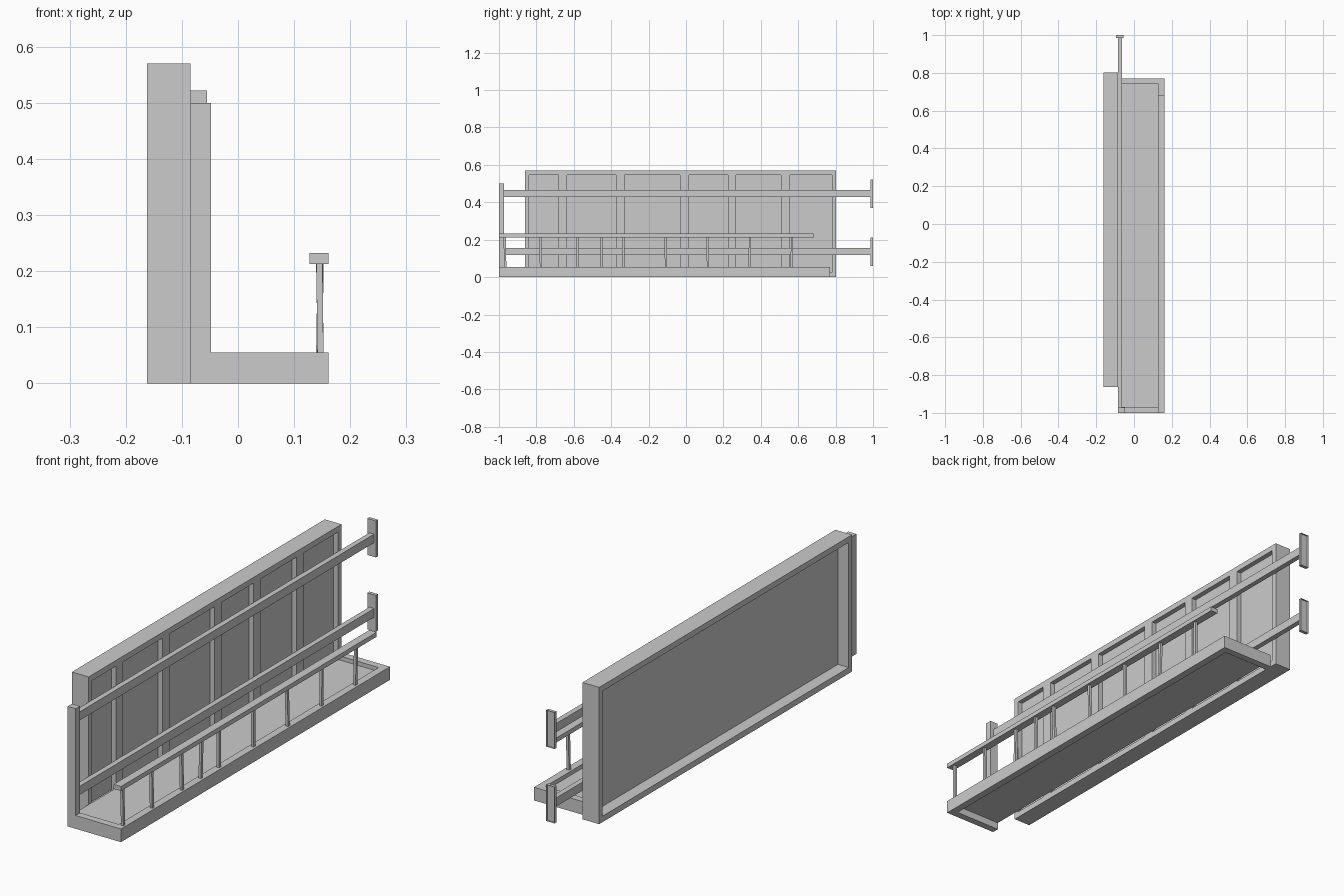
import bpy, bmesh, random

if "Cube" in bpy.data.objects:
    bpy.data.objects.remove(bpy.data.objects["Cube"])
random.seed(4)


def box(bm, x, y, z, lean=(0, 0)):
    """Add a box from min/max pairs; lean shifts its top in x and y."""
    def corner(i, j, k):
        return bm.verts.new((x[i] + lean[0] * k, y[j] + lean[1] * k, z[k]))
    v = [corner(i, j, k) for k in (0, 1) for j in (0, 1) for i in (0, 1)]
    faces = [bm.faces.new([v[n] for n in f]) for f in
             ((0, 2, 3, 1), (4, 5, 7, 6), (0, 1, 5, 4),
              (2, 6, 7, 3), (0, 4, 6, 2), (1, 3, 7, 5))]
    return faces


def finish(name, bm):
    mesh = bpy.data.meshes.new(name)
    bm.normal_update()
    bm.to_mesh(mesh)
    bm.free()
    ob = bpy.data.objects.new(name, mesh)
    bpy.context.collection.objects.link(ob)
    return ob


def part(name, *boxes):
    bm = bmesh.new()
    for b in boxes:
        box(bm, *b)
    return finish(name, bm)


# Wall: outer frame, thin sheet and front mullions
WX = (-0.162, -0.085)
part("wall_frame",
     (WX, (-0.862, -0.84), (0, 0.57)),
     (WX, (0.78, 0.803), (0, 0.57)),
     (WX, (-0.84, 0.78), (0, 0.025)),
     (WX, (-0.84, 0.78), (0.546, 0.57)))
part("wall_sheet", ((-0.112, -0.106), (-0.84, 0.78), (0.025, 0.546)))
mullions = [(-0.683, -0.635), (-0.375, -0.328), (-0.033, 0.015),
            (0.225, 0.268), (0.508, 0.555)]
part("wall_mullions", *[((-0.106, -0.085), y, (0.025, 0.546)) for y in mullions])

# Platform: three-sided rim with a raised floor plate
part("platform_rim",
     ((0.13, 0.161), (-1, 0.77), (0, 0.055)),
     ((-0.085, 0.13), (-1, -0.97), (0, 0.055)),
     ((-0.085, 0.13), (0.74, 0.77), (0, 0.055)))
part("platform_floor", ((-0.085, 0.13), (-0.97, 0.74), (0.03, 0.038)))

# Corner post at the front end
part("corner_post", ((-0.085, -0.048), (-1, -0.972), (0.055, 0.5)))

# Long wall rails, each with a recessed end bracket
for label, z in (("lower", 0.137), ("upper", 0.447)):
    part(label + "_rail", ((-0.085, -0.063), (-0.972, 0.986), (z - 0.018, z + 0.018)))
    bm = bmesh.new()
    end = box(bm, (-0.094, -0.055), (0.986, 1), (z - 0.077, z + 0.075))[3]
    bmesh.ops.inset_region(bm, faces=[end], thickness=0.006)
    for v in end.verts:
        v.co.y -= 0.008
    finish(label + "_rail_bracket", bm)

# Slim hand rail on slightly leaning balusters
part("hand_rail", ((0.127, 0.161), (-1, 0.683), (0.213, 0.232)))
for i, y in enumerate((-0.968, -0.777, -0.58, -0.452, -0.335, -0.108, 0.116, 0.341, 0.566)):
    dx, dy = random.uniform(-0.003, 0.003), random.uniform(-0.004, 0.004)
    part(f"baluster_{i + 1}",
         ((0.1405 - dx / 2, 0.1515 - dx / 2), (y - 0.006 - dy / 2, y + 0.006 - dy / 2),
          (0.055, 0.213), (dx, dy)))
